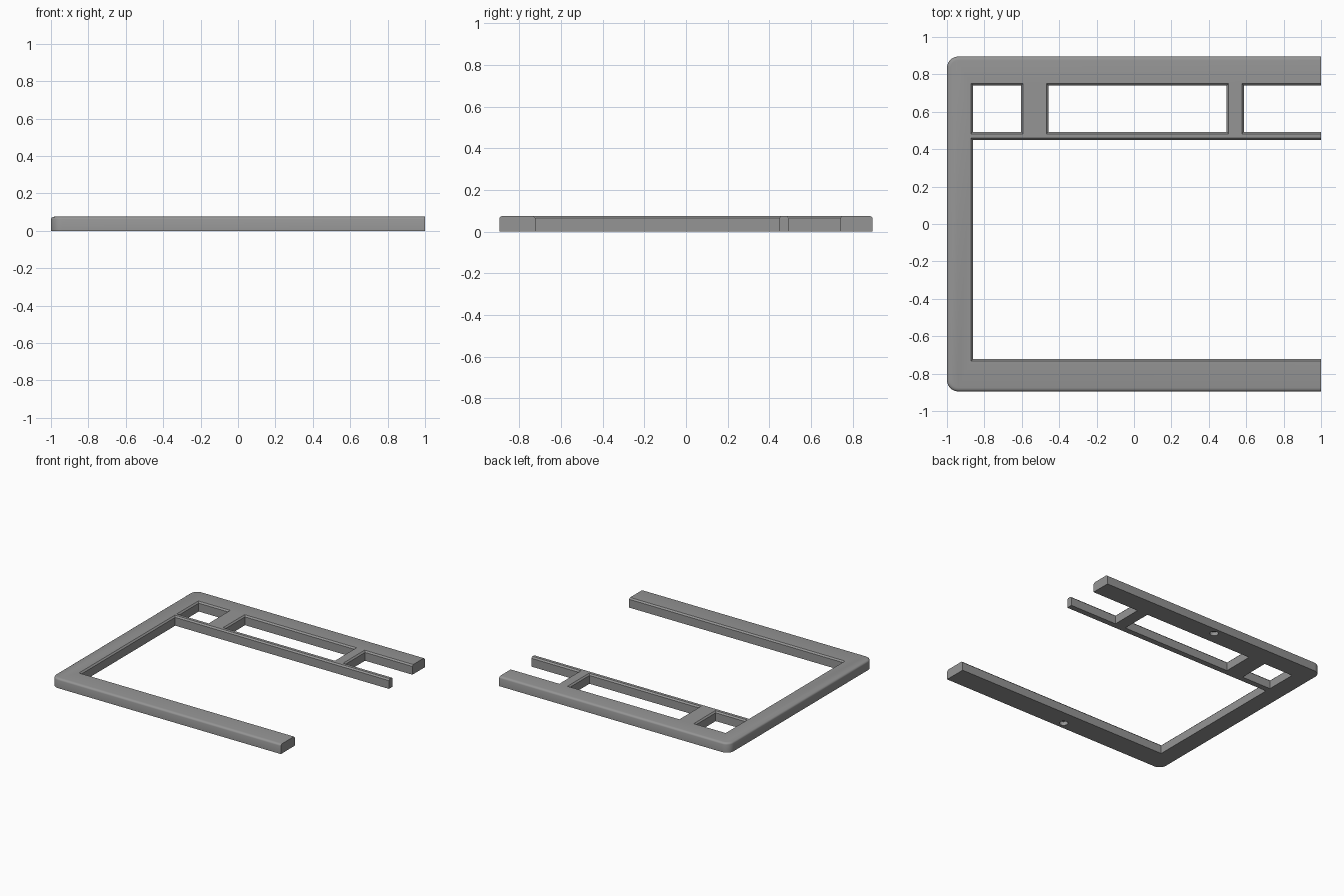
import bpy, bmesh, math

if "Cube" in bpy.data.objects:
    bpy.data.objects.remove(bpy.data.objects["Cube"])

H = 0.076          # frame thickness
HALF_Y = 0.895     # half depth
RADIUS = 0.06      # left corner radius
FLARE = 0.011      # chamfer around the openings

grey = bpy.data.materials.new("mid grey")
grey.diffuse_color = (0.30, 0.30, 0.30, 1)
grey.use_nodes = True
grey.node_tree.nodes["Principled BSDF"].inputs["Base Color"].default_value = grey.diffuse_color


def loft(name, rings):
    """Closed solid from stacked rings of points with equal counts."""
    bm = bmesh.new()
    loops = [[bm.verts.new(p) for p in ring] for ring in rings]
    n = len(loops[0])
    for a, b in zip(loops, loops[1:]):
        for i in range(n):
            j = (i + 1) % n
            bm.faces.new((a[i], a[j], b[j], b[i]))
    bm.faces.new(loops[0][::-1])
    bm.faces.new(loops[-1])
    bmesh.ops.recalc_face_normals(bm, faces=bm.faces)
    mesh = bpy.data.meshes.new(name)
    bm.to_mesh(mesh)
    bm.free()
    obj = bpy.data.objects.new(name, mesh)
    bpy.context.collection.objects.link(obj)
    mesh.materials.append(grey)
    return obj


def outline(z, inset):
    """Slab outline: two rounded left corners, square cut right end."""
    r = RADIUS - inset
    pts = [(1, HALF_Y - inset, z)]
    for sy, start in ((1, 90), (-1, 180)):
        for k in range(9):
            a = math.radians(start + 90 * k / 8)
            pts.append((-1 + RADIUS + r * math.cos(a),
                        sy * (HALF_Y - RADIUS) + r * math.sin(a), z))
    pts.append((1, -HALF_Y + inset, z))
    return pts


def rect(x0, x1, y0, y1, z, g):
    return [(x0 - g, y0 - g, z), (x1 + g, y0 - g, z),
            (x1 + g, y1 + g, z), (x0 - g, y1 + g, z)]


def circle(x, y, z, r, n=24):
    return [(x + r * math.cos(2 * math.pi * k / n),
             y + r * math.sin(2 * math.pi * k / n), z) for k in range(n)]


# Slab with a softened outer top edge
rings = [outline(0, 0)]
for k in range(4):
    a = math.radians(30 * k)
    rings.append(outline(H - 0.014 + 0.014 * math.sin(a), 0.02 * (1 - math.cos(a))))
frame = loft("frame", rings)

# Openings with flared top edges; the right-hand ones run out of the open end
cutters = []
for x0, x1, y0, y1 in ((-0.860, 1.2, -0.722, 0.448),
                       (-0.860, -0.604, 0.493, 0.740),
                       (-0.457, 0.495, 0.493, 0.740),
                       (0.588, 1.2, 0.493, 0.740)):
    cutters.append(loft("opening_cutter", [
        rect(x0, x1, y0, y1, -0.1, 0),
        rect(x0, x1, y0, y1, H - FLARE, 0),
        rect(x0, x1, y0, y1, H + FLARE, 2 * FLARE)]))

# Blind round recesses in the underside
for y in (-0.84, 0.84):
    cutters.append(loft("recess_cutter", [circle(-0.045, y, -0.05, 0.031),
                                          circle(-0.045, y, 0.03, 0.031)]))

bpy.context.view_layer.objects.active = frame
frame.select_set(True)
for c in cutters:
    mod = frame.modifiers.new("cut", "BOOLEAN")
    mod.operation = "DIFFERENCE"
    mod.solver = "EXACT"
    mod.object = c
    bpy.ops.object.modifier_apply(modifier=mod.name)
    bpy.data.objects.remove(c)

bpy.ops.object.shade_smooth_by_angle(angle=math.radians(35))
